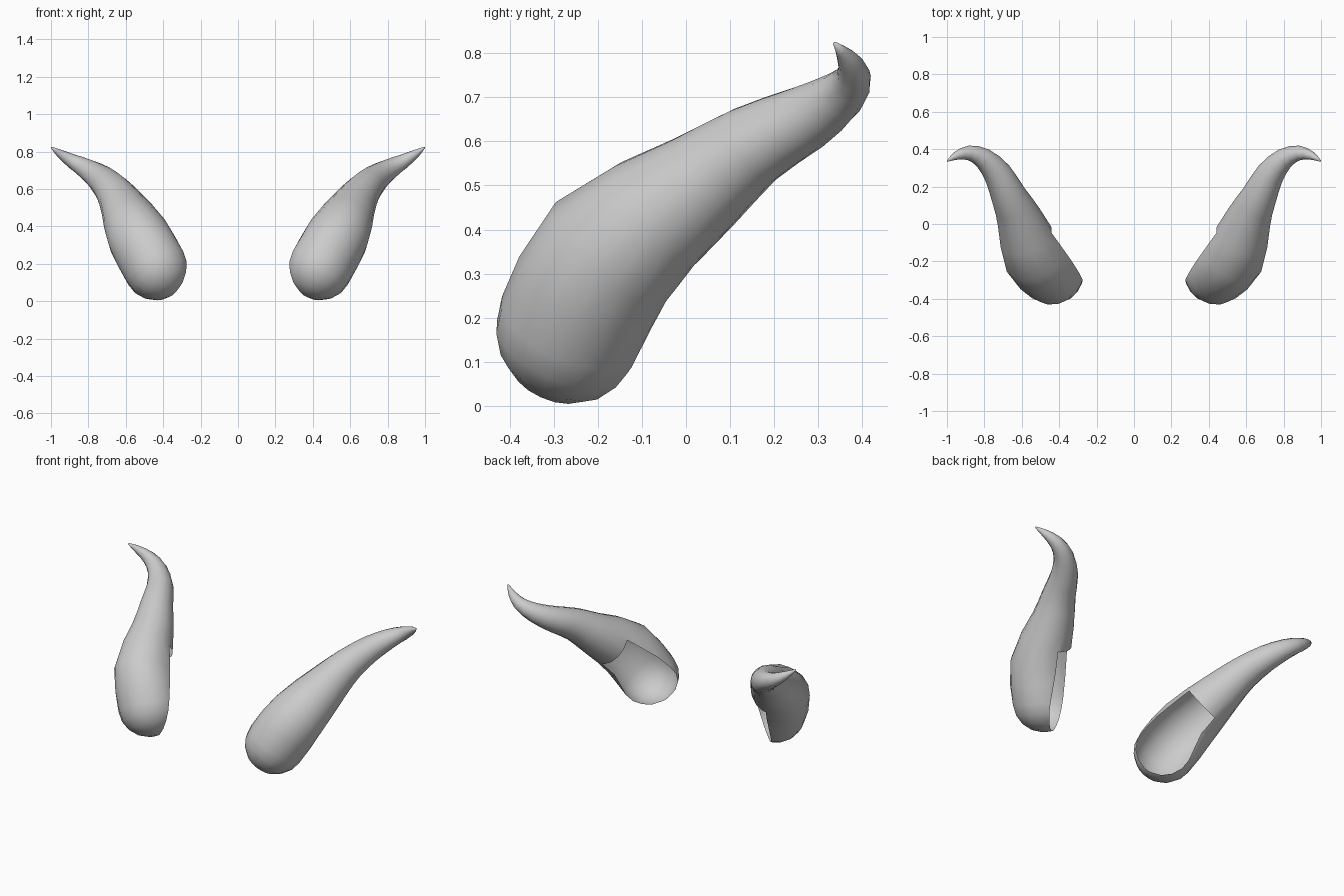
import bpy, bmesh, math
from mathutils import Vector

if "Cube" in bpy.data.objects:
    bpy.data.objects.remove(bpy.data.objects["Cube"])

SIDES = 16
STEPS = 2

mat = bpy.data.materials.new("horn_grey")
mat.diffuse_color = (0.6, 0.6, 0.6, 1)
mat.use_nodes = True
mat.node_tree.nodes["Principled BSDF"].inputs["Base Color"].default_value = mat.diffuse_color

# Horn spine from wide base to pointed tip: x, y, z, radius
spine = [
    (0.440, -0.258, 0.178, 0.174),
    (0.535, -0.170, 0.350, 0.168),
    (0.615, 0.035, 0.505, 0.121),
    (0.670, 0.150, 0.590, 0.095),
    (0.730, 0.270, 0.652, 0.076),
    (0.807, 0.352, 0.705, 0.056),
    (0.885, 0.380, 0.748, 0.039),
    (0.952, 0.364, 0.789, 0.022),
    (0.997, 0.337, 0.822, 0.004),
]


def catmull(p0, p1, p2, p3, t):
    return 0.5 * (2 * p1 + (p2 - p0) * t + (2 * p0 - 5 * p1 + 4 * p2 - p3) * t * t
                  + (3 * p1 - p0 - 3 * p2 + p3) * t ** 3)


def smooth_path(points, steps):
    pts = [Vector(p) for p in points]
    ext = [2 * pts[0] - pts[1]] + pts + [2 * pts[-1] - pts[-2]]
    out = [catmull(*ext[i:i + 4], s / steps)
           for i in range(len(pts) - 1) for s in range(steps)]
    return out + [pts[-1]]


def build_horn(name, side):
    path = smooth_path(spine, STEPS)
    centres = [p.xyz for p in path]
    radii = [p.w for p in path]
    n = len(path)
    tangents = [(centres[min(i + 1, n - 1)] - centres[max(i - 1, 0)]).normalized()
                for i in range(n)]

    # Rounded lower end: shrinking rings below the first station
    stations = []
    for a in (80, 60, 40, 20):
        a = math.radians(a)
        stations.append((centres[0] - tangents[0] * radii[0] * math.sin(a),
                         radii[0] * math.cos(a), tangents[0]))
    stations += list(zip(centres, radii, tangents))

    bm = bmesh.new()
    rings = []
    for c, r, t in stations:
        u = t.cross(Vector((0, 0, 1))).normalized()
        v = u.cross(t)
        rings.append([bm.verts.new(c + r * (u * math.cos(k * math.tau / SIDES)
                                            + v * math.sin(k * math.tau / SIDES)))
                      for k in range(SIDES)])
    lower = [bm.faces.new(rings[0][::-1])]
    cut_ring = 4 + 2 * STEPS - 1
    for i in range(len(rings) - 1):
        for k in range(SIDES):
            j = (k + 1) % SIDES
            f = bm.faces.new((rings[i][k], rings[i][j], rings[i + 1][j], rings[i + 1][k]))
            if i < cut_ring:
                lower.append(f)
    bm.faces.new(rings[-1])

    # Open the base where it would sit against a head
    geom = set(lower)
    for f in lower:
        geom.update(f.edges)
        geom.update(f.verts)
    normal = Vector((-0.67, 0.70, -0.24)).normalized()
    origin = Vector((0.51, 0.02, 0.48))
    res = bmesh.ops.bisect_plane(bm, geom=list(geom), dist=1e-5,
                                 plane_co=origin, plane_no=normal)
    low_faces = [g for g in res["geom"] if isinstance(g, bmesh.types.BMFace)]
    doomed = [f for f in low_faces
              if (f.calc_center_median() - origin).dot(normal) > 1e-4]
    bmesh.ops.delete(bm, geom=doomed, context='FACES')

    for vert in bm.verts:
        vert.co.x *= side
    bmesh.ops.recalc_face_normals(bm, faces=bm.faces[:])
    # Outer skin faces forward at the lowest front face
    bm.faces.ensure_lookup_table()
    front = min(bm.faces, key=lambda f: f.calc_center_median().y)
    if front.normal.y > 0:
        bmesh.ops.reverse_faces(bm, faces=bm.faces[:])

    mesh = bpy.data.meshes.new(name)
    bm.to_mesh(mesh)
    bm.free()
    mesh.materials.append(mat)
    for p in mesh.polygons:
        p.use_smooth = True
    bpy.context.collection.objects.link(bpy.data.objects.new(name, mesh))


build_horn("right_horn", 1)
build_horn("left_horn", -1)
